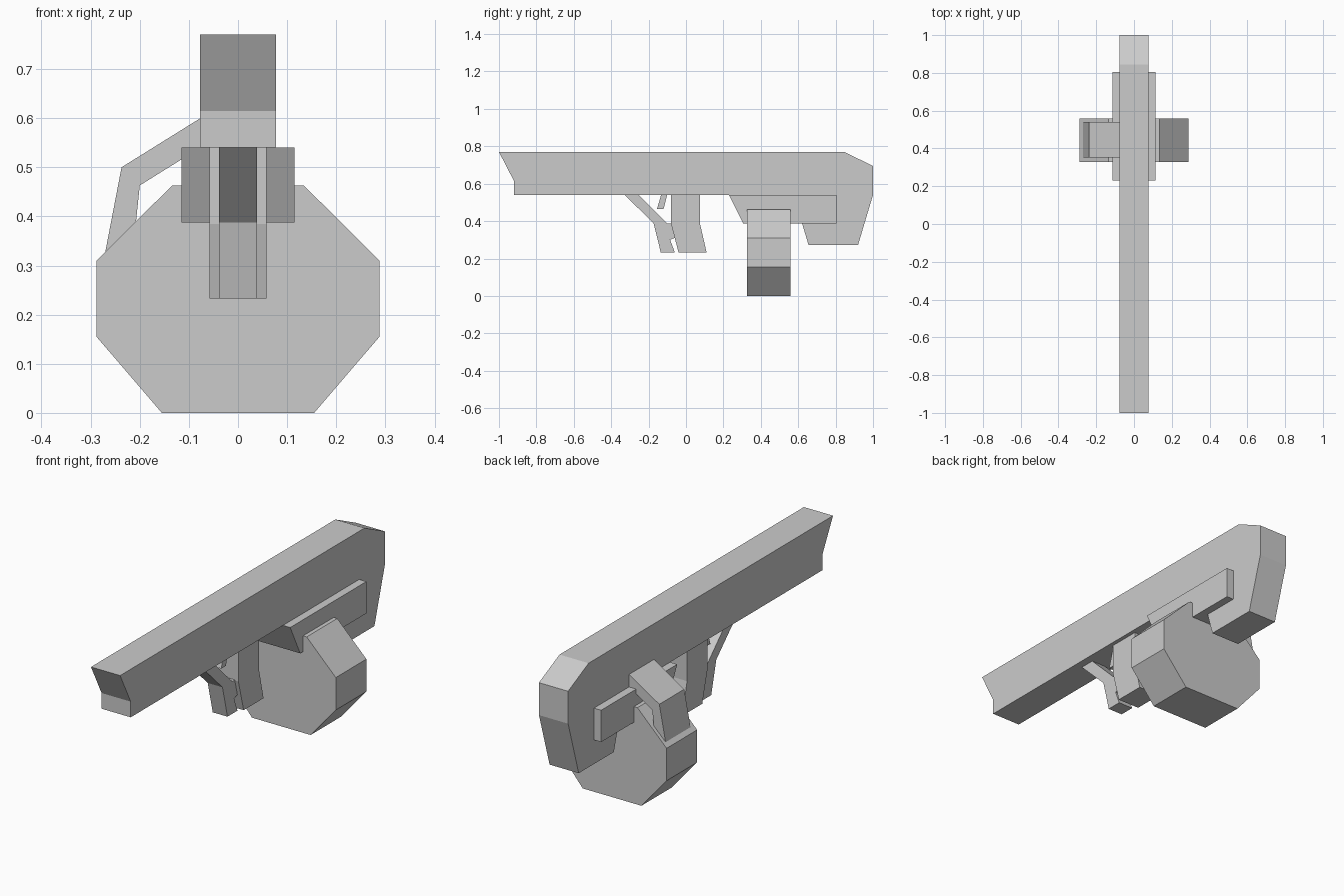
import bpy, bmesh
from mathutils import Vector

if "Cube" in bpy.data.objects:
    bpy.data.objects.remove(bpy.data.objects["Cube"])


def prism(name, profile, lo, hi, axis):
    """Extrude a flat profile from lo to hi: axis 'x' takes (y, z), axis 'y' takes (x, z)."""
    def place(p, d):
        return (d, p[0], p[1]) if axis == 'x' else (p[0], d, p[1])
    bm = bmesh.new()
    face = bm.faces.new([bm.verts.new(place(p, lo)) for p in profile])
    ext = bmesh.ops.extrude_face_region(bm, geom=[face])
    moved = [g for g in ext['geom'] if isinstance(g, bmesh.types.BMVert)]
    bmesh.ops.translate(bm, verts=moved, vec=Vector(place((0, 0), hi - lo)))
    bmesh.ops.recalc_face_normals(bm, faces=bm.faces)
    mesh = bpy.data.meshes.new(name)
    bm.to_mesh(mesh)
    bm.free()
    obj = bpy.data.objects.new(name, mesh)
    bpy.context.collection.objects.link(obj)
    return obj


def slab(name, profile, half):
    return prism(name, profile, -half, half, 'x')


# Long body with the drop-down rear stock
slab("body", [(-1, 0.77), (0.845, 0.77), (1, 0.695), (1, 0.54), (0.92, 0.273),
              (0.655, 0.273), (0.62, 0.39), (0.62, 0.54), (-0.92, 0.54), (-0.92, 0.615)], 0.077)

# Wider block under the body
slab("side_rail", [(0.23, 0.54), (0.305, 0.388), (0.805, 0.388), (0.805, 0.54)], 0.115)

# Grip, guard and trigger
slab("grip", [(-0.08, 0.55), (0.075, 0.55), (0.075, 0.385), (0.11, 0.233),
              (-0.04, 0.233), (-0.08, 0.385)], 0.058)
slab("guard", [(-0.33, 0.542), (-0.255, 0.542), (-0.1, 0.388), (-0.06, 0.388), (-0.06, 0.31),
               (-0.085, 0.3), (-0.06, 0.233), (-0.135, 0.233), (-0.173, 0.388)], 0.039)
slab("trigger", [(-0.13, 0.55), (-0.155, 0.465), (-0.12, 0.465), (-0.098, 0.55)], 0.02)

# Octagonal drum, mirrored half outline
half = [(0.155, 0), (0.288, 0.155), (0.288, 0.31), (0.134, 0.463)]
prism("drum", half + [(-x, z) for x, z in reversed(half)], 0.327, 0.558, 'y')

# Bent feed chute from the body to the left of the drum
prism("feed_chute", [(-0.07, 0.604), (-0.237, 0.5), (-0.272, 0.318), (-0.215, 0.318),
                     (-0.2, 0.463), (-0.07, 0.544)], 0.352, 0.54, 'y')
